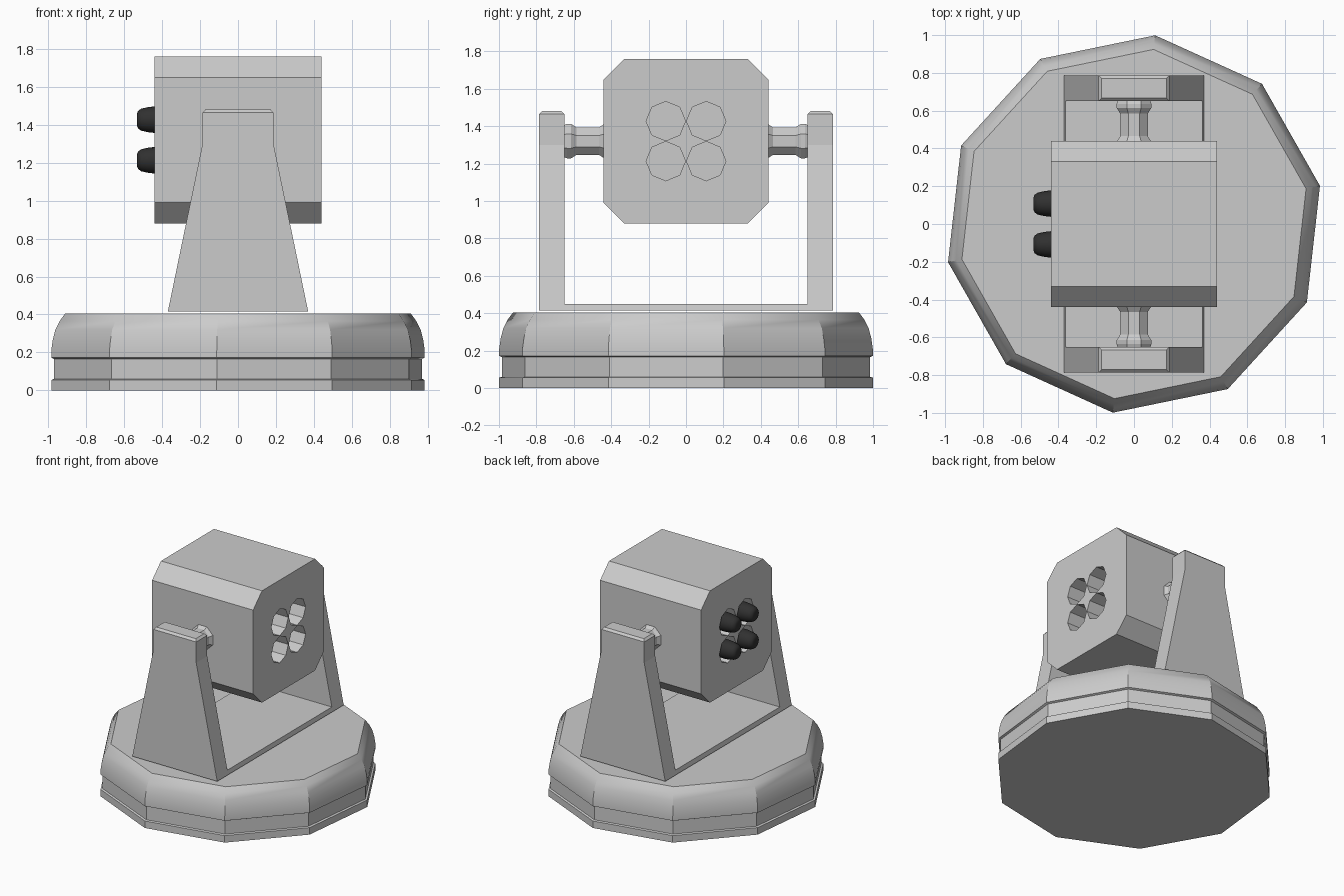
import bpy, bmesh, math
from mathutils import Vector, Matrix

if "Cube" in bpy.data.objects:
    bpy.data.objects.remove(bpy.data.objects["Cube"])


def loft(bm, rings):
    """Skin a stack of equal-length rings and cap both ends."""
    loops = [[bm.verts.new(p) for p in r] for r in rings]
    n = len(loops[0])
    for a, b in zip(loops, loops[1:]):
        for i in range(n):
            j = (i + 1) % n
            bm.faces.new((a[i], a[j], b[j], b[i]))
    bm.faces.new(loops[0][::-1])
    bm.faces.new(loops[-1])


def lathe(bm, profile, sides, phase=0.0, matrix=Matrix()):
    """Sweep (radius, height) points around local z, then place with matrix."""
    loft(bm, [[matrix @ Vector((r * math.cos(phase + math.tau * i / sides),
                                r * math.sin(phase + math.tau * i / sides), h))
               for i in range(sides)] for r, h in profile])


def finish(bm, name, smooth=None, mat=None):
    bmesh.ops.recalc_face_normals(bm, faces=bm.faces)
    me = bpy.data.meshes.new(name)
    bm.to_mesh(me)
    bm.free()
    ob = bpy.data.objects.new(name, me)
    bpy.context.collection.objects.link(ob)
    if mat:
        me.materials.append(mat)
    if smooth:
        bpy.ops.object.select_all(action='DESELECT')
        bpy.context.view_layer.objects.active = ob
        ob.select_set(True)
        bpy.ops.object.shade_smooth_by_angle(angle=math.radians(smooth))
    return ob


def rect(hx, y0, y1, z):
    return [(-hx, y0, z), (hx, y0, z), (hx, y1, z), (-hx, y1, z)]


AXLE_Z = 1.32
TUBES = [(y, z) for y in (-0.108, 0.108) for z in (1.213, 1.427)]

# ten-sided base with a shallow groove and rounded shoulder
bm = bmesh.new()
lathe(bm, [(1.005, 0), (1.005, 0.055), (0.99, 0.06), (0.99, 0.165), (1.005, 0.172),
           (1.005, 0.21), (0.997, 0.265), (0.983, 0.32), (0.96, 0.365), (0.93, 0.405)],
      10, math.radians(11.6))
finish(bm, "base", smooth=30)

# cradle: floor plate
bm = bmesh.new()
loft(bm, [rect(0.37, -0.66, 0.66, 0.415), rect(0.363, -0.66, 0.66, 0.45)])
finish(bm, "cradle_floor")

# cradle: tapered arms and the axles they carry
for side, label in ((-1, "front"), (1, "back")):
    bm = bmesh.new()
    loft(bm, [rect(hx, side * (0.65 + c), side * (0.787 - c), z) for hx, c, z in
              ((0.37, 0, 0.415), (0.187, 0, 1.3), (0.187, 0, 1.464), (0.172, 0.016, 1.48))])
    finish(bm, label + "_arm")

    bm = bmesh.new()
    m = Matrix.Translation((0, 0, AXLE_Z)) @ Matrix.Rotation(-side * math.pi / 2, 4, 'X')
    lathe(bm, [(0.097, 0.43), (0.097, 0.44), (0.079, 0.465), (0.079, 0.585),
               (0.1, 0.615), (0.1, 0.635), (0.09, 0.66)], 8, math.pi / 8, m)
    finish(bm, label + "_axle")

# launcher box with chamfered lengthwise edges
h, c, zc = 0.44, 0.33, 1.32
section = [(h, -c), (h, c), (c, h), (-c, h), (-h, c), (-h, -c), (-c, -h), (c, -h)]
bm = bmesh.new()
loft(bm, [[(x, y, zc + z) for y, z in section] for x in (-h, h)])
box = finish(bm, "launcher_box")

# tube holes sunk into both ends
bm = bmesh.new()
turn = Matrix.Rotation(-math.pi / 2, 4, 'Y')   # local z points to -x
for y, z in TUBES:
    for lo, hi in ((0.22, 0.5), (-0.5, -0.22)):
        lathe(bm, [(0.105, lo), (0.105, hi)], 8, 0, Matrix.Translation((0, y, z)) @ turn)
cutter = finish(bm, "tube_cutter")
cutter.hide_render = True
cutter.hide_viewport = True
cutter.display_type = 'WIRE'
mod = box.modifiers.new("tubes", 'BOOLEAN')
mod.operation = 'DIFFERENCE'
mod.solver = 'EXACT'
mod.object = cutter

# dark rockets poking out of the left end
dark = bpy.data.materials.new("dark")
dark.diffuse_color = (0.03, 0.03, 0.03, 1)
dark.use_nodes = True
dark.node_tree.nodes["Principled BSDF"].inputs["Base Color"].default_value = dark.diffuse_color
for i, (y, z) in enumerate(TUBES):
    bm = bmesh.new()
    lathe(bm, [(0.07, 0.21), (0.07, 0.44), (0.066, 0.475), (0.058, 0.51),
               (0.046, 0.527), (0.03, 0.533)], 16, 0, Matrix.Translation((0, y, z)) @ turn)
    finish(bm, f"rocket_{i + 1}", smooth=45, mat=dark)
